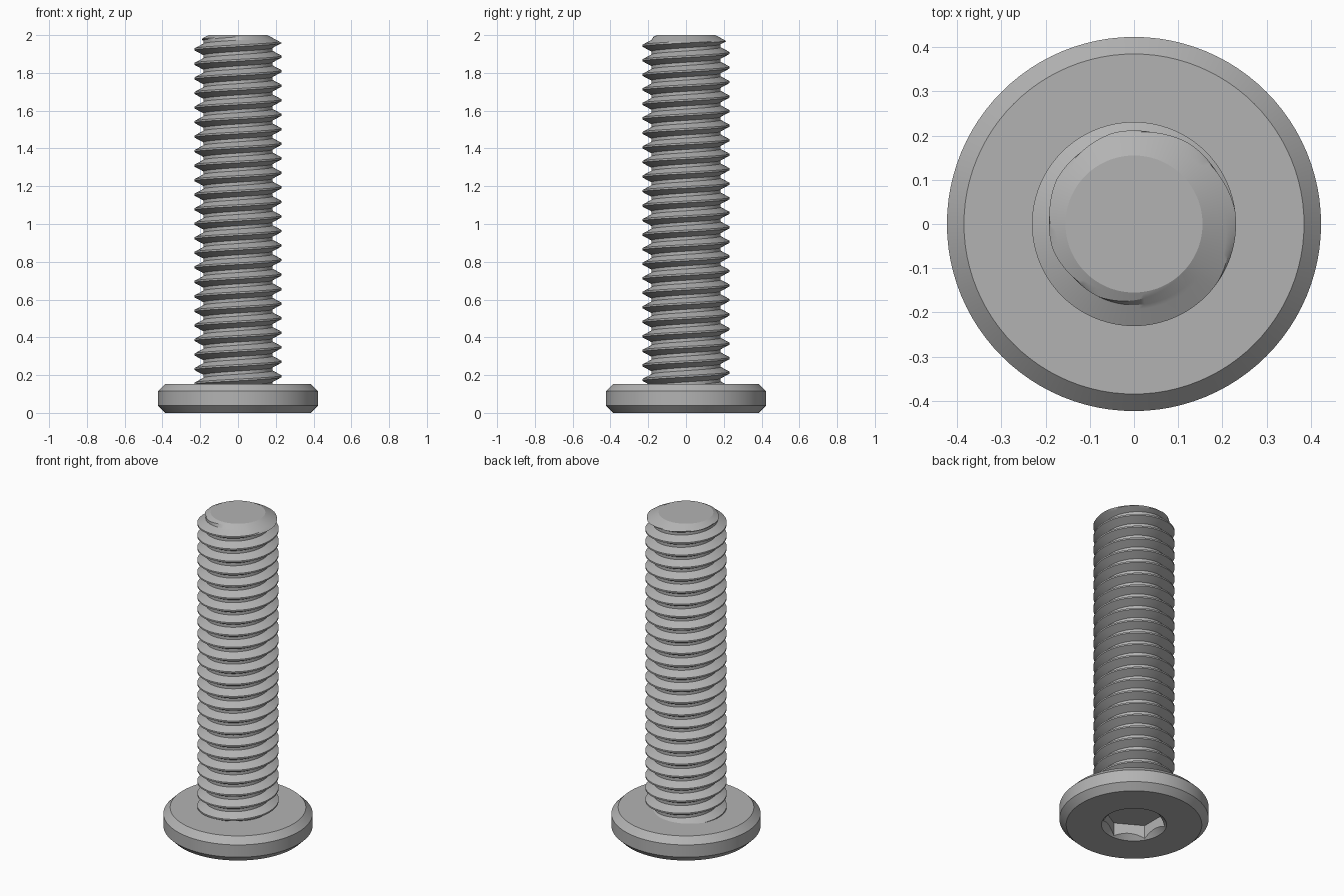
import bpy
import bmesh
from math import cos, sin, pi, radians

PITCH = 2 / 26
HEAD_TOP = 2 * PITCH
CREST, ROOT = 3 * PITCH, 0.183
TIP = 0.155
SEG = 96

if "Cube" in bpy.data.objects:
    bpy.data.objects.remove(bpy.data.objects["Cube"], do_unlink=True)

steel = bpy.data.materials.new("steel_grey")
steel.use_nodes = True
GREY = (0.45, 0.45, 0.45, 1)
steel.diffuse_color = GREY
steel.node_tree.nodes["Principled BSDF"].inputs["Base Color"].default_value = GREY


def skin(name, rings):
    """Join closed rings of points into a solid, capping both ends."""
    bm = bmesh.new()
    loops = [[bm.verts.new(p) for p in ring] for ring in rings]
    for low, high in zip(loops, loops[1:]):
        for i in range(SEG):
            j = (i + 1) % SEG
            bm.faces.new((low[i], low[j], high[j], high[i]))
    bm.faces.new(loops[0][::-1])
    bm.faces.new(loops[-1])
    return finish(name, bm)


def finish(name, bm):
    bmesh.ops.remove_doubles(bm, verts=bm.verts, dist=1e-5)
    bmesh.ops.recalc_face_normals(bm, faces=bm.faces)
    mesh = bpy.data.meshes.new(name)
    bm.to_mesh(mesh)
    bm.free()
    mesh.materials.append(steel)
    obj = bpy.data.objects.new(name, mesh)
    bpy.context.collection.objects.link(obj)
    bpy.ops.object.select_all(action="DESELECT")
    obj.select_set(True)
    bpy.context.view_layer.objects.active = obj
    bpy.ops.object.shade_smooth_by_angle(angle=radians(25))
    return obj


ANGLES = [2 * pi * i / SEG for i in range(SEG)]


def ring(radius, height):
    """Ring whose radius and height are functions of the angle."""
    return [(radius(a) * cos(a), radius(a) * sin(a), height(a)) for a in ANGLES]


def circle(r, z):
    return ring(lambda a: r, lambda a: z)


# Head: hex socket with a conical lead-in, then the chamfered disc
RIM, FLAT, DEPTH = 0.185, PITCH * 2, 0.09


def hexagon(a):
    return FLAT / cos((a + pi / 6) % (pi / 3) - pi / 6)


R, C = 5.5 * PITCH, PITCH / 2
skin("head", [
    ring(hexagon, lambda a: DEPTH),
    ring(hexagon, lambda a: RIM - hexagon(a)),
    circle(RIM, 0),
    circle(R - C, 0),
    circle(R, C),
    circle(R, HEAD_TOP - C),
    circle(R - C, HEAD_TOP),
])

# Threaded shank: a V profile swept along a right-hand helix, with a chamfered tip
BASE = 0.12
FLANK = 5
CORNERS = [(-0.06, CREST), (0.06, CREST), (0.39, ROOT), (0.61, ROOT), (0.94, CREST)]
profile = []
for (t0, r0), (t1, r1) in zip(CORNERS, CORNERS[1:]):
    steps = FLANK if r0 != r1 else 1
    profile += [(t0 + (t1 - t0) * k / steps, r0 + (r1 - r0) * k / steps)
                for k in range(steps)]


def thread_point(a, turn, t, r):
    z = 1.963 + (turn + t + a / (2 * pi)) * PITCH
    z = min(max(z, BASE), 2)
    r = min(r, TIP + 1.9 * (2 - z))
    return bm.verts.new((r * cos(a), r * sin(a), z))


bm = bmesh.new()
columns = [[thread_point(a, turn, t, r)
            for turn in range(-26, 3) for t, r in profile]
           for a in ANGLES + [2 * pi]]
for left, right in zip(columns, columns[1:]):
    for k in range(len(left) - 1):
        bm.faces.new((left[k], right[k], right[k + 1], left[k + 1]))
bm.faces.new([bm.verts.new((TIP * cos(a), TIP * sin(a), 2)) for a in ANGLES])
finish("threaded_shank", bm)
